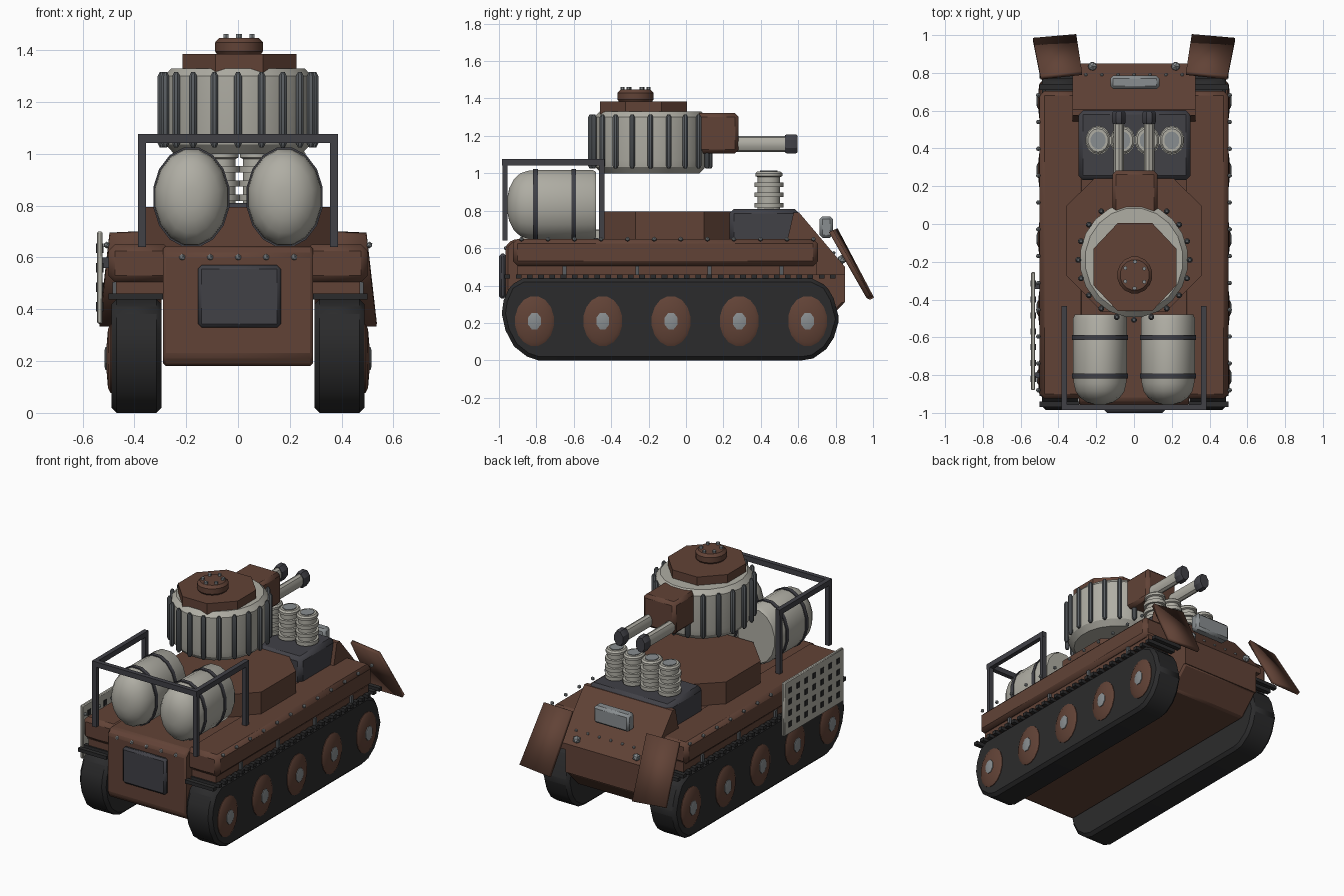
import bpy, bmesh, math
from mathutils import Matrix, Vector

cube = bpy.data.objects.get("Cube")
if cube:
    bpy.data.objects.remove(cube, do_unlink=True)


def material(name, rgb):
    m = bpy.data.materials.new(name)
    m.use_nodes = True
    m.diffuse_color = (*rgb, 1)
    m.node_tree.nodes["Principled BSDF"].inputs["Base Color"].default_value = (*rgb, 1)
    return m


BROWN = material("rust brown", (0.12, 0.055, 0.037))
PALE = material("pale warm grey", (0.43, 0.42, 0.37))
SLATE = material("dark slate", (0.052, 0.052, 0.062))
RUBBER = material("black rubber", (0.024, 0.024, 0.025))
STEEL = material("steel grey", (0.25, 0.27, 0.28))
RIB = material("gunmetal", (0.10, 0.11, 0.12))
parts = []


def finish(name, bm, mat, bevel=0):
    bmesh.ops.recalc_face_normals(bm, faces=bm.faces)
    me = bpy.data.meshes.new(name)
    bm.to_mesh(me)
    bm.free()
    me.materials.append(mat)
    ob = bpy.data.objects.new(name, me)
    bpy.context.collection.objects.link(ob)
    if bevel:
        mod = ob.modifiers.new("bevel", "BEVEL")
        mod.width, mod.segments, mod.limit_method = bevel, 1, "ANGLE"
    parts.append(ob)
    return ob


def boxes(name, items, mat, bevel=0):
    """Boxes given as (x0, x1, y0, y1, z0, z1) in one object."""
    bm = bmesh.new()
    for b in items:
        lo, hi = Vector(b[0::2]), Vector(b[1::2])
        bmesh.ops.create_cube(bm, size=1, matrix=Matrix.Translation((lo + hi) / 2)
                              @ Matrix.Diagonal((*(hi - lo), 1)))
    return finish(name, bm, mat, bevel)


def place(axis, a, b, h):
    return {"X": (h, a, b), "Y": (a, h, b), "Z": (a, b, h)}[axis]


def loft(bm, rings):
    vs = [[bm.verts.new(p) for p in ring] for ring in rings]
    n = len(vs[0])
    for r, q in zip(vs, vs[1:]):
        for i in range(n):
            bm.faces.new((r[i], r[(i + 1) % n], q[(i + 1) % n], q[i]))
    bm.faces.new(vs[0])
    bm.faces.new(vs[-1])


def prism(name, axis, pts, h0, h1, mat, bevel=0):
    bm = bmesh.new()
    loft(bm, [[place(axis, a, b, h) for a, b in pts] for h in (h0, h1)])
    return finish(name, bm, mat, bevel)


def lathe(name, axis, profile, centres, mat, sides=16, sa=1, sb=1):
    """Turn (radius, height) pairs round an axis, once per centre."""
    bm = bmesh.new()
    for c in centres:
        rings = []
        for r, h in profile:
            angles = [math.tau * (i + 0.5) / sides for i in range(sides)]
            rings.append([Vector(c) + Vector(place(axis, r * sa * math.cos(t),
                          r * sb * math.sin(t), h)) for t in angles])
        loft(bm, rings)
    return finish(name, bm, mat)


def rivets(name, points, r, mat=STEEL):
    bm = bmesh.new()
    for p in points:
        bmesh.ops.create_icosphere(bm, subdivisions=1, radius=r, matrix=Matrix.Translation(p))
    return finish(name, bm, mat)


# Hull, nose and superstructure
prism("lower_hull", "X", [(-.94, .18), (-.965, .22), (-.965, .61), (-.93, .645),
      (.6, .645), (.82, .5), (.85, .31), (.72, .18)], -.29, .29, BROWN, .012)
prism("nose_wedge", "X", [(.5, .46), (.575, .79), (.605, .79), (.85, .5), (.85, .46)],
      -.325, .325, BROWN)
boxes("nose_plate", [(-.29, .29, .8, .85, .31, .47)], BROWN)
prism("superstructure", "Z", [(-.36, .095), (-.21, .24), (.21, .24), (.36, .095),
      (.36, -.27), (.17, -.465), (-.17, -.465), (-.36, -.27)], .6, .795, BROWN)
boxes("rear_hatch", [(-.155, .165, -1, -.96, .33, .57)], SLATE, .014)
rivets("hatch_rivets", [(x * .108, -.96, .6) for x in range(-2, 3)], .014)
boxes("engine_deck", [(-.295, .3, .232, .605, .62, .81)], SLATE, .025)
boxes("vision_block", [(-.125, .135, .715, .785, .655, .77)], STEEL, .015)
rivets("nose_rivets", [(x * .085, .79, .575) for x in range(-3, 4)], .01)
rivets("tow_lugs", [(s * .22, .835, .54) for s in (-1, 1)], .026)

# Running gear, side by side
wheel_y = [-.81 + i * .365 for i in range(5)]
track = [(-.985, .25), (-.975, .32), (-.94, .4), (-.87, .44), (.67, .44), (.75, .4),
         (.79, .33), (.82, .22), (.79, .12), (.75, .06), (.68, .01), (.62, 0),
         (-.79, 0), (-.85, .02), (-.92, .075), (-.965, .16)]
for s, side in ((1, "left"), (-1, "right")):
    def span(a, b):
        return (min(a * s, b * s), max(a * s, b * s))
    prism(side + "_track", "X", track, *span(.295, .488), RUBBER, .02)
    lathe(side + "_wheels", "X", [(.135, .47 * s), (.135, .492 * s), (.115, .502 * s),
          (.04, .508 * s)], [(0, y, .21) for y in wheel_y], BROWN, 16, .78, 1)
    lathe(side + "_hubs", "X", [(.048, .49 * s), (.048, .512 * s), (.03, .516 * s)],
          [(0, y, .21) for y in wheel_y], STEEL, 8, .78, 1)
    boxes(side + "_sponson", [(*span(.26, .5), -.925, .705, .505, .65)], BROWN, .025)
    boxes(side + "_sponson_floor", [(*span(.28, .47), -.9, .7, .455, .52)], BROWN)
    boxes(side + "_fender_slats", [(*span(.29, .5), -.97 + i * .06, -.94 + i * .06, .437, .46)
          for i in range(30)], RUBBER)
    boxes(side + "_brackets", [(*span(.46, .485), y - .01, y + .01, .455, .505)
          for y in (-.65, -.26, .125, .51)], RIB)
    rivets(side + "_rivets", [(s * .507, -.88 + i * .142, .648) for i in range(12)], .013)
    # Angled mud flap
    bm = bmesh.new()
    bm.faces.new([bm.verts.new((x * s, y, z)) for x, y, z in
                  ((.275, .8, .7), (.495, .775, .69), (.535, .975, .34), (.305, .995, .33))])
    flap = finish(side + "_mud_flap", bm, BROWN)
    solid = flap.modifiers.new("thickness", "SOLIDIFY")
    solid.thickness, solid.offset = .024, 0

# Perforated side panel
boxes("side_panel", [(-.545, -.523, -.88, -.255, .345, .7)], PALE, .005)
boxes("panel_holes", [(-.549, -.519, y - .016, y + .016, z - .018, z + .018)
      for y in [-.82 + i * .084 for i in range(7)] for z in (.41, .485, .56, .635)], RUBBER)
boxes("panel_mounts", [(-.53, -.47, y - .015, y + .015, .56, .6) for y in (-.8, -.33)], SLATE)

# Fuel drums with straps
drums = [(-.18, 0, .832), (.18, 0, .832)]
lathe("fuel_drums", "Y", [(.04, -.955), (.09, -.945), (.14, -.92), (.172, -.885),
      (.185, -.845), (.19, -.8), (.19, -.5), (.178, -.48)], drums, PALE, 16, .765, 1)
for y in (-.805, -.6):
    lathe("drum_straps", "Y", [(.196, y - .013), (.196, y + .013)], drums, SLATE, 16, .765, 1)

# Cargo rack
bars = [(-.385, .385, -.985, -.955, 1.042, 1.077)]
for x in (-.37, .37):
    bars.append((x - .015, x + .015, -.985, -.435, 1.042, 1.077))
    bars += [(x - .015, x + .015, y - .014, y + .014, .64, 1.06) for y in (-.968, -.45)]
boxes("cargo_rack", bars, SLATE)

# Ringed exhaust stacks
stack = [(.058, .79)]
for z in (.83, .885, .94):
    stack += [(.058, z - .012), (.075, z - .012), (.075, z + .012), (.058, z + .012)]
stack += [(.058, .98), (.07, .985), (.07, 1.0), (.06, 1.01)]
stack_x = [-.19 + i * .13 for i in range(4)]
lathe("exhaust_stacks", "Z", stack, [(x, .443, 0) for x in stack_x], PALE, 14, .9, 1.03)
lathe("exhaust_mouths", "Z", [(.045, 1.0), (.045, 1.014)], [(x, .443, 0) for x in stack_x],
      STEEL, 14, .9, 1.03)

# Turret drum with upright ribs
cy = -.19
lathe("turret_drum", "Z", [(.25, 1.0), (.282, 1.035), (.288, 1.07), (.288, 1.3), (.26, 1.33)],
      [(0, cy, 0)], PALE, 20, 1, 1.06)
angles = [math.tau * i / 20 for i in range(20)]
lathe("turret_ribs", "Z", [(.008, 1.025), (.016, 1.04), (.016, 1.3), (.008, 1.315)],
      [(.295 * math.cos(t), cy + .318 * math.sin(t), 0) for t in angles], RIB, 8)
lathe("turret_roof", "Z", [(.238, 1.3), (.238, 1.385)], [(.005, -.228, 0)], BROWN, 8, 1, 1.06)
lathe("roof_hatch", "Z", [(.08, 1.375), (.094, 1.395), (.094, 1.43), (.078, 1.447)],
      [(.004, -.27, 0)], BROWN, 16, 1, 1.05)
lathe("hatch_bolts", "Z", [(.011, 1.43), (.011, 1.462)],
      [(.004 + .058 * math.cos(math.tau * i / 6 + .5), -.27 + .07 * math.sin(math.tau * i / 6 + .5), 0)
       for i in range(6)], STEEL, 6)

# Twin guns
boxes("gun_mantlet", [(-.115, .125, .05, .282, 1.107, 1.322)], BROWN, .02)
guns = [(-.08, 0, 1.157), (.08, 0, 1.157)]
lathe("gun_barrels", "Y", [(.042, .2), (.042, .55)], guns, PALE, 10, .7, 1)
lathe("gun_muzzles", "Y", [(.05, .53), (.056, .54), (.056, .585), (.05, .595)], guns,
      SLATE, 8, .68, 1)

# Soft shading with kept edges
bpy.ops.object.select_all(action="DESELECT")
for ob in parts:
    ob.select_set(True)
bpy.context.view_layer.objects.active = parts[0]
bpy.ops.object.shade_smooth_by_angle(angle=math.radians(30))
